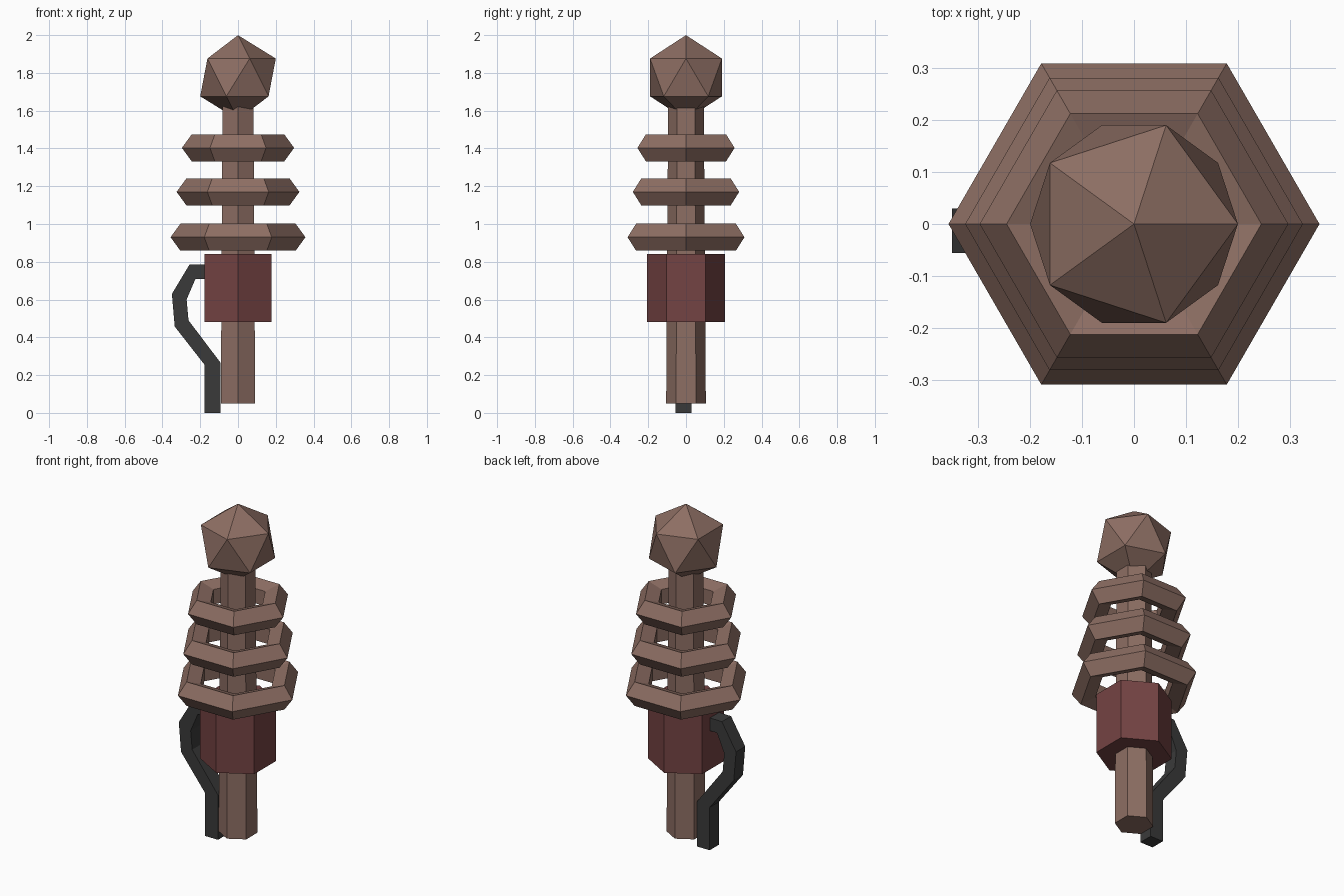
import bpy
import bmesh
from math import pi, cos, sin

cube = bpy.data.objects.get("Cube")
if cube:
    bpy.data.objects.remove(cube, do_unlink=True)


def material(name, rgb):
    """Flat material from an sRGB triple."""
    linear = [((c / 255 + 0.055) / 1.055) ** 2.4 for c in rgb] + [1]
    mat = bpy.data.materials.new(name)
    mat.use_nodes = True
    mat.diffuse_color = linear
    mat.node_tree.nodes["Principled BSDF"].inputs["Base Color"].default_value = linear
    return mat


brown = material("brown", (141, 110, 99))
maroon = material("maroon", (116, 67, 67))
charcoal = material("charcoal", (58, 58, 58))


def finish(bm, name, mat):
    bmesh.ops.recalc_face_normals(bm, faces=bm.faces)
    mesh = bpy.data.meshes.new(name)
    bm.to_mesh(mesh)
    bm.free()
    mesh.materials.append(mat)
    obj = bpy.data.objects.new(name, mesh)
    bpy.context.collection.objects.link(obj)
    return obj


def hex_prism(name, mat, r_bottom, r_top, z0, z1):
    """Six-sided column with corners on the y axis."""
    bm = bmesh.new()
    rings = [[bm.verts.new((r * sin(i * pi / 3), r * cos(i * pi / 3), z))
              for i in range(6)] for r, z in ((r_bottom, z0), (r_top, z1))]
    for ring in rings:
        bm.faces.new(ring)
    for i in range(6):
        j = (i + 1) % 6
        bm.faces.new((rings[0][i], rings[0][j], rings[1][j], rings[1][i]))
    return finish(bm, name, mat)


def hex_ring(name, mat, major, minor, z, sides=5):
    """Six-sided ring with a five-sided section, corners on the x axis."""
    bm = bmesh.new()
    loops = []
    for i in range(6):
        a = i * pi / 3
        loop = []
        for k in range(sides):
            b = 2 * pi * k / sides
            r = major + minor * cos(b)
            loop.append(bm.verts.new((r * cos(a), r * sin(a), z + minor * sin(b))))
        loops.append(loop)
    for i in range(6):
        p, q = loops[i], loops[(i + 1) % 6]
        for k in range(sides):
            m = (k + 1) % sides
            bm.faces.new((p[k], q[k], q[m], p[m]))
    return finish(bm, name, mat)


# Shaft and grip collar
hex_prism("shaft", brown, 0.105, 0.094, 0.05, 1.68)
hex_prism("collar", maroon, 0.206, 0.206, 0.48, 0.84)

# Three rings shrinking upward
for label, outer, z in (("lower", 0.357, 0.93), ("middle", 0.325, 1.17), ("upper", 0.297, 1.403)):
    hex_ring(label + "_ring", brown, outer - 0.075, 0.075, z)

# Faceted knob
bm = bmesh.new()
bmesh.ops.create_icosphere(bm, subdivisions=1, radius=0.2236)
bmesh.ops.translate(bm, verts=bm.verts, vec=(0, 0, 1.776))
finish(bm, "knob", brown)

# Bent side handle: front outline extruded along y
outer_edge = [(-0.177, 0), (-0.177, 0.255), (-0.335, 0.457), (-0.35, 0.63), (-0.257, 0.785), (-0.15, 0.787)]
inner_edge = [(-0.092, 0), (-0.092, 0.265), (-0.262, 0.49), (-0.272, 0.6), (-0.225, 0.71), (-0.15, 0.71)]
bm = bmesh.new()
sections = []
for (xo, zo), (xi, zi) in zip(outer_edge, inner_edge):
    sections.append([bm.verts.new(p) for p in (
        (xo, -0.056, zo), (xi, -0.056, zi), (xi, 0.03, zi), (xo, 0.03, zo))])
bm.faces.new(sections[0])
bm.faces.new(sections[-1])
for p, q in zip(sections, sections[1:]):
    for k in range(4):
        m = (k + 1) % 4
        bm.faces.new((p[k], p[m], q[m], q[k]))
finish(bm, "handle", charcoal)
